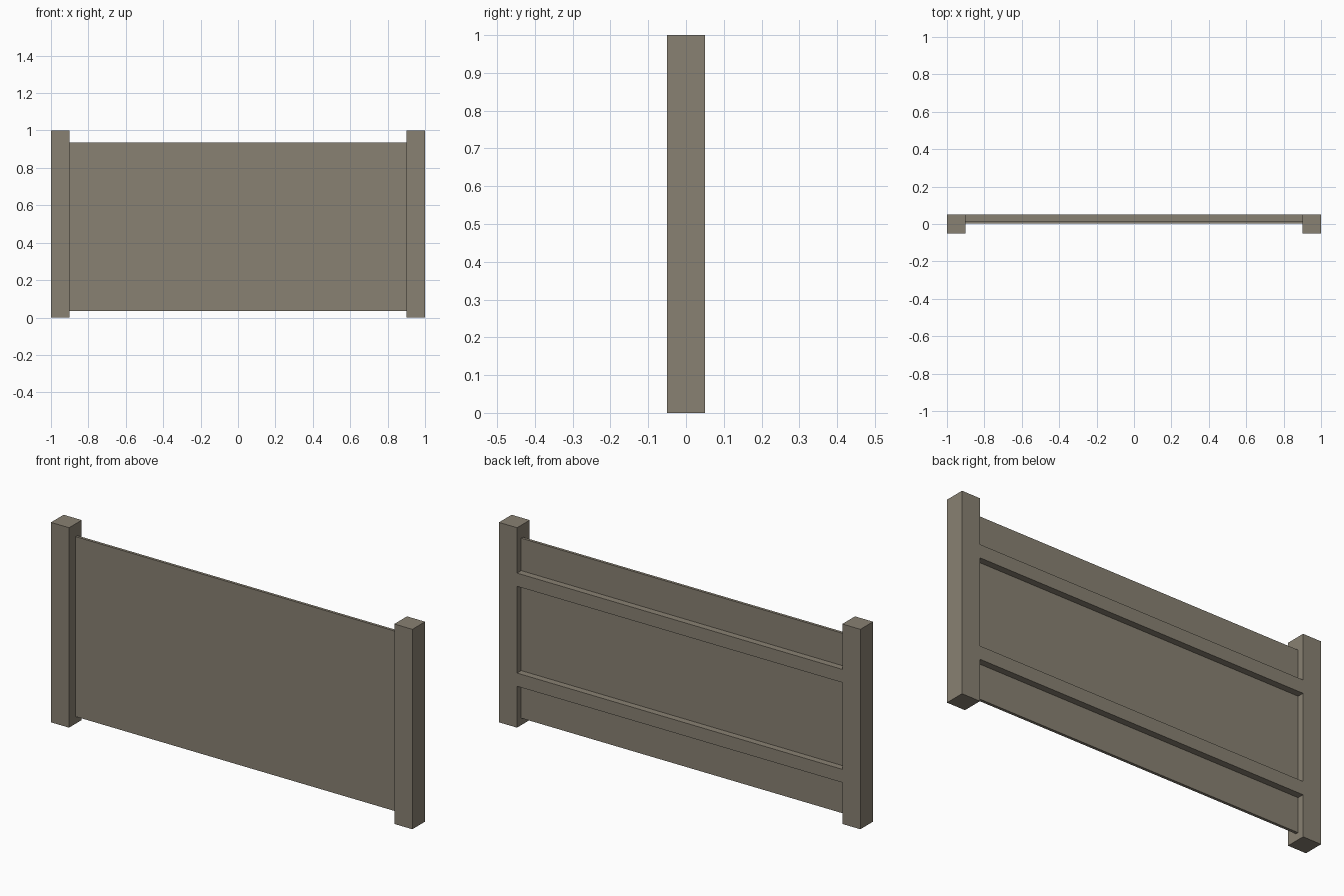
import bpy

if "Cube" in bpy.data.objects:
    bpy.data.objects.remove(bpy.data.objects["Cube"])

# Weathered wood shared by every part
wood = bpy.data.materials.new("weathered_wood")
wood.diffuse_color = (0.25, 0.22, 0.17, 1)
wood.use_nodes = True
wood.node_tree.nodes["Principled BSDF"].inputs["Base Color"].default_value = wood.diffuse_color


def box(name, low, high):
    """Add a box spanning two opposite corners."""
    bpy.ops.mesh.primitive_cube_add(size=1)
    obj = bpy.context.object
    obj.name = name
    for v in obj.data.vertices:
        for i in range(3):
            v.co[i] = low[i] if v.co[i] < 0 else high[i]
    obj.data.materials.append(wood)
    return obj


# Square posts at both ends
box("left_post", (-1, -0.05, 0), (-0.9, 0.05, 1))
box("right_post", (0.9, -0.05, 0), (1, 0.05, 1))

# Thin fence panel between the posts
box("panel", (-0.9, 0.003, 0.035), (0.9, 0.017, 0.935))

# Rails on the back of the panel, flush with the posts
for name, z in (("lower_rail", 0.24), ("upper_rail", 0.74)):
    box(name, (-0.9, 0.017, z - 0.033), (0.9, 0.05, z + 0.033))
